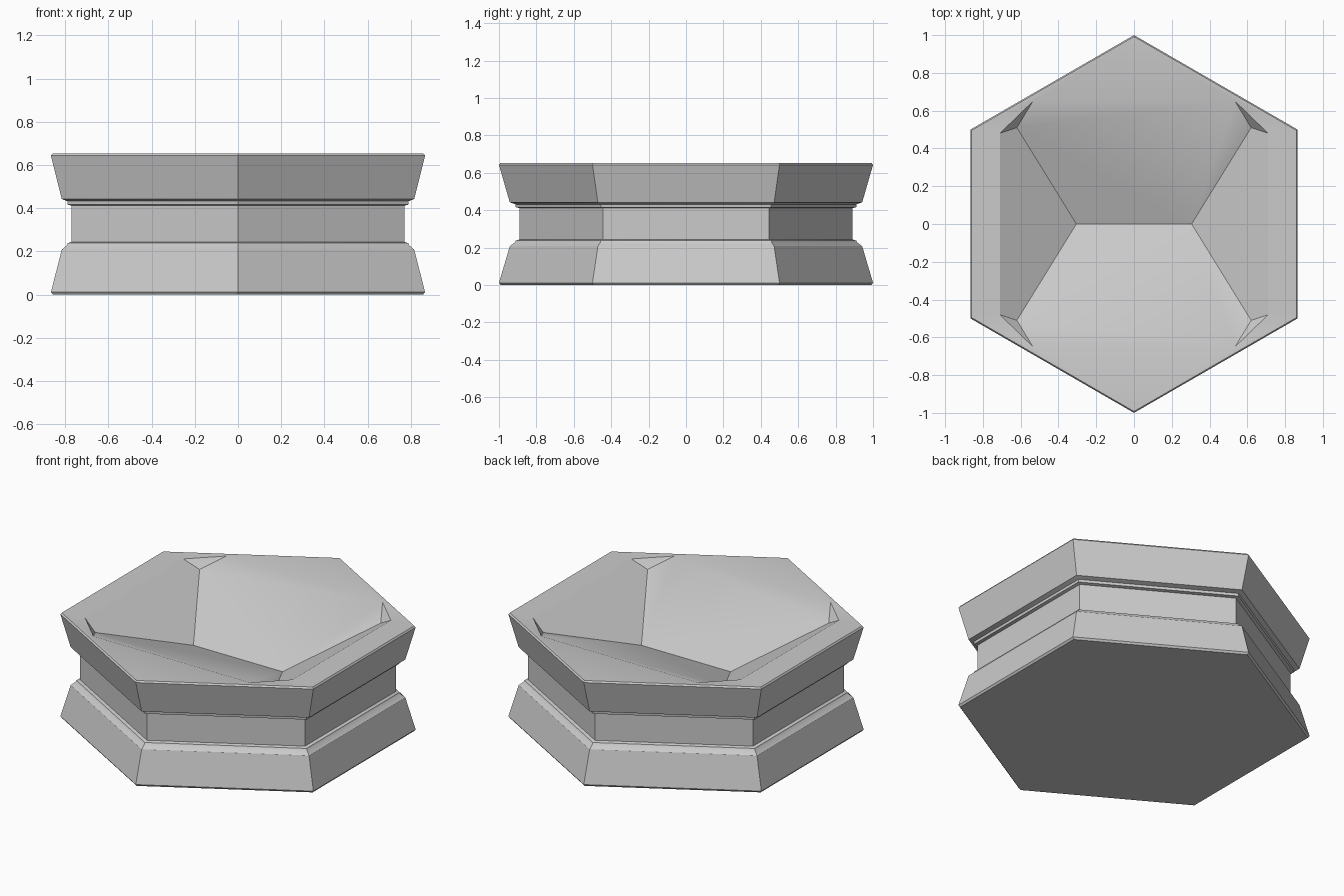
import bpy, bmesh, math

if "Cube" in bpy.data.objects:
    bpy.data.objects.remove(bpy.data.objects["Cube"])

stone = bpy.data.materials.new("light_grey_stone")
stone.use_nodes = True
GREY = (0.6, 0.6, 0.6, 1)
stone.diffuse_color = GREY
stone.node_tree.nodes["Principled BSDF"].inputs["Base Color"].default_value = GREY

# Corner radius and height of each moulding line, from base to rim
PROFILE = [(0.99, 0), (1, 0.012), (0.942, 0.208), (0.915, 0.228), (0.91, 0.238),
           (0.89, 0.244), (0.89, 0.411), (0.91, 0.416), (0.912, 0.432),
           (0.942, 0.442), (1, 0.643), (0.992, 0.653)]
RIM_Z = PROFILE[-1][1]

bm = bmesh.new()


def ring(radius, z):
    # Hexagon with corners at front and back, starting at the right front corner
    angles = [math.radians(a) for a in range(-30, 330, 60)]
    return [bm.verts.new((radius * math.cos(a), radius * math.sin(a), z)) for a in angles]


# Moulded outer wall and base
rings = [ring(r, z) for r, z in PROFILE]
for low, high in zip(rings, rings[1:]):
    for i in range(6):
        j = (i + 1) % 6
        bm.faces.new((low[i], low[j], high[j], high[i]))
bm.faces.new(rings[0])

# Hollow top: a sunken keel line with four sloping sides
keel = {s: bm.verts.new((0.305 * s, 0, 0.41)) for s in (-1, 1)}
corner, side_lip, end_lip = {}, {}, {}
for sx in (-1, 1):
    for sy in (-1, 1):
        key = (sx, sy)
        corner[key] = bm.verts.new((0.62 * sx, 0.51 * sy, 0.6))
        side_lip[key] = bm.verts.new((0.71 * sx, 0.48 * sy, RIM_Z))
        end_lip[key] = bm.verts.new((0.535 * sx, 0.65 * sy, RIM_Z))

rim = rings[-1]
hexa = {(1, -1): rim[0], (1, 1): rim[1], (-1, 1): rim[3], (-1, -1): rim[4]}
point = {1: rim[2], -1: rim[5]}

for s in (-1, 1):
    # Long slopes at front and back, short slopes at the sides
    a, b = (-1, s), (1, s)
    bm.faces.new((keel[-1], keel[1], corner[b], end_lip[b], end_lip[a], corner[a]))
    bm.faces.new((point[s], end_lip[a], end_lip[b]))
    a, b = (s, -1), (s, 1)
    bm.faces.new((keel[s], corner[a], side_lip[a], side_lip[b], corner[b]))
    bm.faces.new((hexa[a], hexa[b], side_lip[b], side_lip[a]))
for key in corner:
    # Corner notch and the flat rim around it
    bm.faces.new((corner[key], side_lip[key], end_lip[key]))
    bm.faces.new((hexa[key], side_lip[key], end_lip[key]))
    bm.faces.new((hexa[key], end_lip[key], point[key[1]]))

bmesh.ops.recalc_face_normals(bm, faces=bm.faces)
mesh = bpy.data.meshes.new("hexagonal_pedestal")
bm.to_mesh(mesh)
bm.free()
mesh.materials.append(stone)
pedestal = bpy.data.objects.new("hexagonal_pedestal", mesh)
bpy.context.collection.objects.link(pedestal)

# Soft shading across shallow edges only
bpy.context.view_layer.objects.active = pedestal
pedestal.select_set(True)
bpy.ops.object.shade_smooth_by_angle(angle=math.radians(30))
